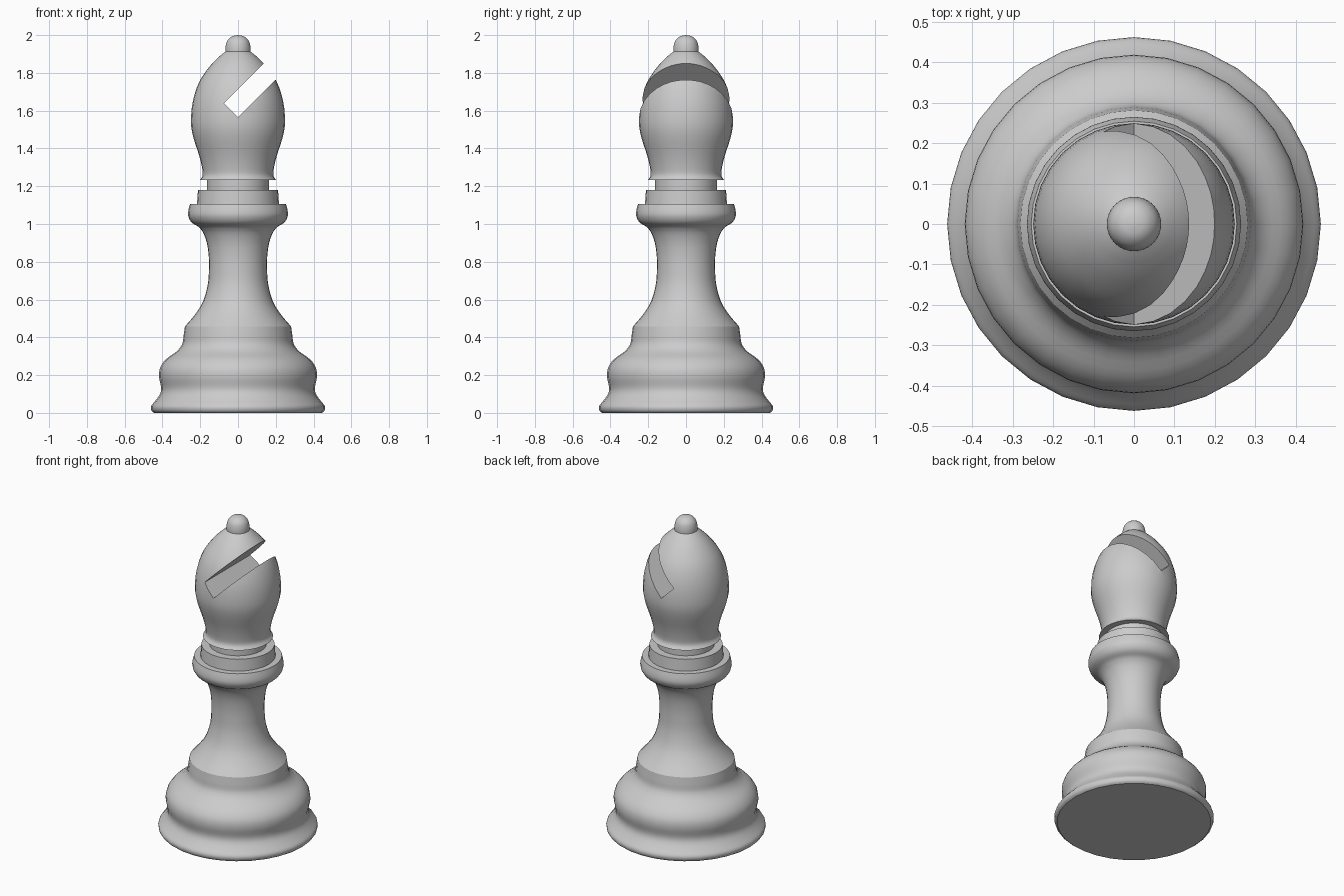
import bpy, bmesh, math
from mathutils import Vector

if "Cube" in bpy.data.objects:
    bpy.data.objects.remove(bpy.data.objects["Cube"])

SIDES = 32

# Profile (radius, z): each run is smooth, runs meet in sharp edges
RUNS = [
    # foot and base
    [(0.445, 0), (0.458, 0.012), (0.46, 0.036), (0.437, 0.065), (0.413, 0.1), (0.407, 0.135),
     (0.418, 0.19), (0.412, 0.24), (0.38, 0.285), (0.325, 0.325), (0.295, 0.365), (0.288, 0.41), (0.281, 0.458)],
    # stem
    [(0.281, 0.458), (0.228, 0.52), (0.185, 0.59), (0.16, 0.68), (0.154, 0.76), (0.155, 0.83),
     (0.165, 0.9), (0.185, 0.955), (0.208, 0.985)],
    # collar
    [(0.208, 0.985), (0.245, 1.008), (0.263, 1.04), (0.263, 1.07), (0.254, 1.107)],
    # neck rings
    [(0.254, 1.107), (0.217, 1.107)],
    [(0.217, 1.107), (0.212, 1.18)],
    [(0.212, 1.18), (0.165, 1.18)],
    [(0.165, 1.18), (0.165, 1.232)],
    [(0.165, 1.232), (0.203, 1.232)],
    # head
    [(0.203, 1.232), (0.188, 1.255), (0.189, 1.29), (0.205, 1.36), (0.237, 1.46), (0.249, 1.54),
     (0.239, 1.65), (0.204, 1.755), (0.145, 1.84), (0.095, 1.89), (0.067, 1.912)],
    # finial
    [(0.067, 1.912), (0.066, 1.938), (0.057, 1.97), (0.033, 1.993), (0, 2.0)],
]


def smooth_run(pts, steps=3):
    """Catmull-Rom through the points of a run."""
    if len(pts) == 2:
        return [Vector(p) for p in pts]
    p = [Vector(q) for q in pts]
    p = [2 * p[0] - p[1]] + p + [2 * p[-1] - p[-2]]
    out = []
    for i in range(1, len(p) - 2):
        a, b, c, d = p[i - 1:i + 3]
        for s in range(steps):
            t = s / steps
            out.append(0.5 * (2 * b + (c - a) * t + (2 * a - 5 * b + 4 * c - d) * t * t
                              + (3 * b - a - 3 * c + d) * t ** 3))
    return out + [p[-2]]


def lathe(name, profile):
    bm = bmesh.new()
    rings = []
    for r, z in profile[:-1]:
        rings.append([bm.verts.new((r * math.cos(k * math.tau / SIDES),
                                    r * math.sin(k * math.tau / SIDES), z)) for k in range(SIDES)])
    tip = bm.verts.new((0, 0, profile[-1][1]))
    bm.faces.new(rings[0][::-1])
    for k in range(SIDES):
        n = (k + 1) % SIDES
        for lo, hi in zip(rings, rings[1:]):
            bm.faces.new((lo[k], lo[n], hi[n], hi[k]))
        bm.faces.new((rings[-1][k], rings[-1][n], tip))
    mesh = bpy.data.meshes.new(name)
    bm.to_mesh(mesh)
    bm.free()
    ob = bpy.data.objects.new(name, mesh)
    bpy.context.collection.objects.link(ob)
    return ob


profile = []
for run in RUNS:
    pts = smooth_run(run)
    profile += pts[1:] if profile else pts
body = lathe("bishop_body", profile)

# Slanted slot through the head
length, width = 0.7, 0.106
u = Vector((1, 0, 1)).normalized()
bpy.ops.mesh.primitive_cube_add(size=1, location=Vector((-0.037, 0, 1.602)) + u * length / 2,
                                rotation=(0, -math.pi / 4, 0))
cutter = bpy.context.object
cutter.name = "slot_cutter"
cutter.scale = (length, 1, width)
cutter.hide_render = True

bpy.ops.object.select_all(action='DESELECT')
bpy.context.view_layer.objects.active = body
body.select_set(True)
mod = body.modifiers.new("slot", 'BOOLEAN')
mod.operation = 'DIFFERENCE'
mod.solver = 'EXACT'
mod.object = cutter
bpy.ops.object.modifier_apply(modifier=mod.name)
bpy.data.objects.remove(cutter)
bpy.ops.object.shade_smooth_by_angle(angle=math.radians(32))
